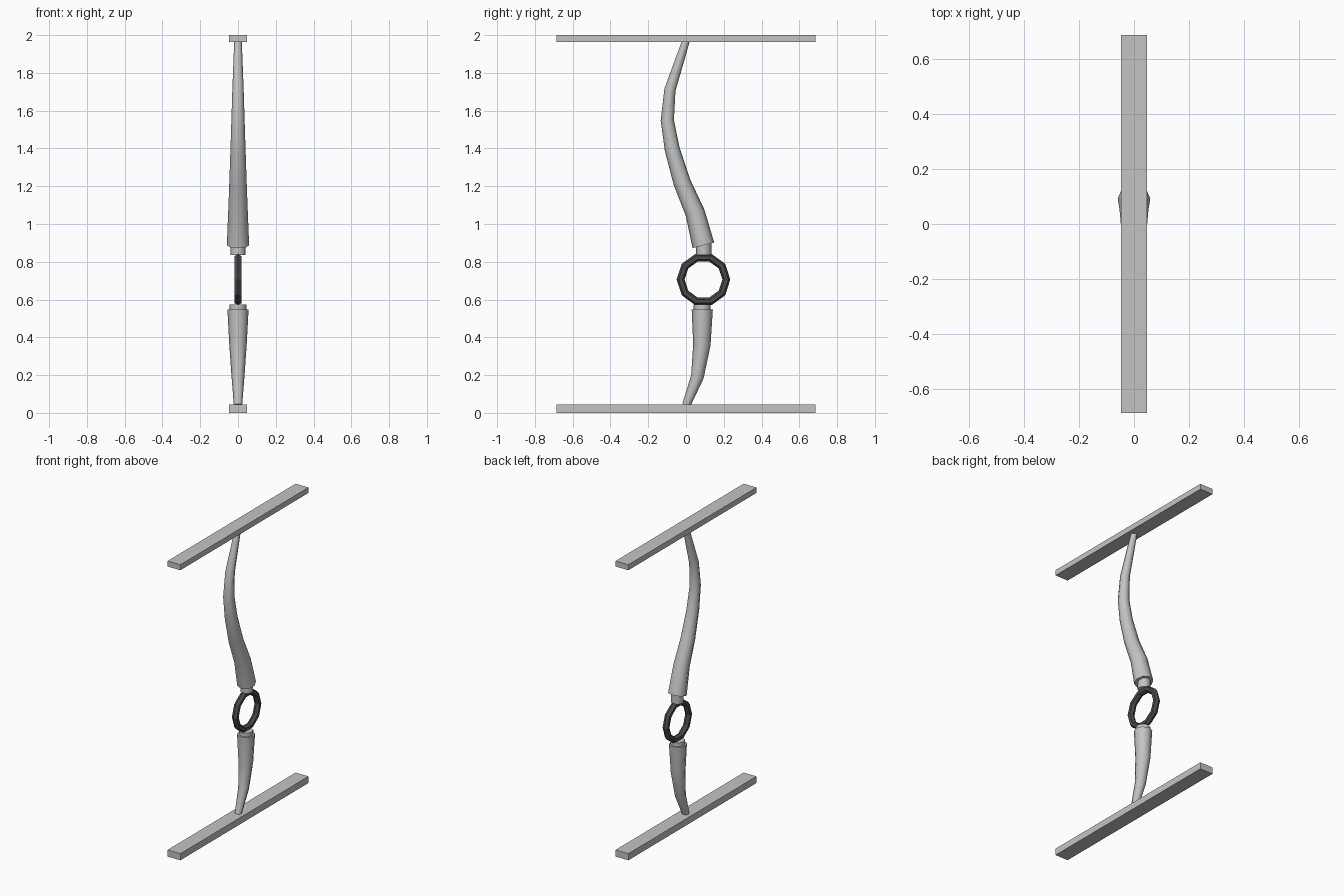
import bpy, bmesh
from math import sin, cos, pi, radians
from mathutils import Vector

cube = bpy.data.objects.get("Cube")
if cube:
    bpy.data.objects.remove(cube, do_unlink=True)


def make_material(name, value):
    mat = bpy.data.materials.new(name)
    mat.use_nodes = True
    colour = (value, value, value, 1)
    mat.diffuse_color = colour
    mat.node_tree.nodes["Principled BSDF"].inputs["Base Color"].default_value = colour
    return mat


grey = make_material("light grey", 0.55)
dark = make_material("dark grey", 0.07)


def finish(bm, name, mat, smooth=False):
    bmesh.ops.recalc_face_normals(bm, faces=bm.faces)
    mesh = bpy.data.meshes.new(name)
    bm.to_mesh(mesh)
    bm.free()
    mesh.materials.append(mat)
    obj = bpy.data.objects.new(name, mesh)
    bpy.context.collection.objects.link(obj)
    if smooth:
        bpy.ops.object.select_all(action="DESELECT")
        obj.select_set(True)
        bpy.context.view_layer.objects.active = obj
        bpy.ops.object.shade_smooth_by_angle(angle=radians(50))


def tube(name, path, sides=8):
    """Capped tube along (y, z, radius) points lying in the x = 0 plane."""
    bm = bmesh.new()
    points = [Vector((0, y, z)) for y, z, r in path]
    rings = []
    for i, p in enumerate(points):
        tangent = points[min(i + 1, len(points) - 1)] - points[max(i - 1, 0)]
        across = tangent.normalized().cross(Vector((1, 0, 0)))
        r = path[i][2]
        rings.append([bm.verts.new(p + Vector((r * cos(a), 0, 0)) + across * r * sin(a))
                      for a in (2 * pi * k / sides for k in range(sides))])
    for low, high in zip(rings, rings[1:]):
        for k in range(sides):
            n = (k + 1) % sides
            bm.faces.new((low[k], low[n], high[n], high[k]))
    bm.faces.new(rings[0])
    bm.faces.new(rings[-1])
    finish(bm, name, grey, smooth=True)


def bar(name, bottom, top):
    bm = bmesh.new()
    bmesh.ops.create_cube(bm, size=1)
    for v in bm.verts:
        v.co.x *= 0.096
        v.co.y *= 1.37
        v.co.z = top if v.co.z > 0 else bottom
    finish(bm, name, grey)


def ring(name, y, z, major, minor, segments=10, sides=6):
    bm = bmesh.new()
    loops = []
    for i in range(segments):
        a = 2 * pi * i / segments
        loop = []
        for k in range(sides):
            b = 2 * pi * k / sides
            d = major + minor * cos(b)
            loop.append(bm.verts.new((minor * sin(b), y + d * cos(a), z + d * sin(a))))
        loops.append(loop)
    for i in range(segments):
        one, two = loops[i], loops[(i + 1) % segments]
        for k in range(sides):
            n = (k + 1) % sides
            bm.faces.new((one[k], one[n], two[n], two[k]))
    finish(bm, name, dark)


# End bars
bar("bottom_bar", 0, 0.045)
bar("top_bar", 1.963, 2)

# Curved limbs, thick beside the ring and thin at the bars
tube("upper_limb", [(0.092, 0.887, 0.059), (0.048, 1.06, 0.052), (-0.021, 1.22, 0.046),
                    (-0.073, 1.395, 0.040), (-0.099, 1.55, 0.035), (-0.085, 1.71, 0.030),
                    (0, 1.97, 0.020)])
tube("lower_limb", [(0.001, 0.04, 0.022), (0.06, 0.19, 0.034),
                    (0.084, 0.36, 0.046), (0.086, 0.548, 0.056)])

# Short pegs joining the limbs to the ring
tube("upper_peg", [(0.094, 0.835, 0.040), (0.094, 0.90, 0.040)])
tube("lower_peg", [(0.086, 0.53, 0.045), (0.086, 0.573, 0.045)])

# Central ring
ring("centre_ring", 0.0925, 0.706, 0.121, 0.021)
